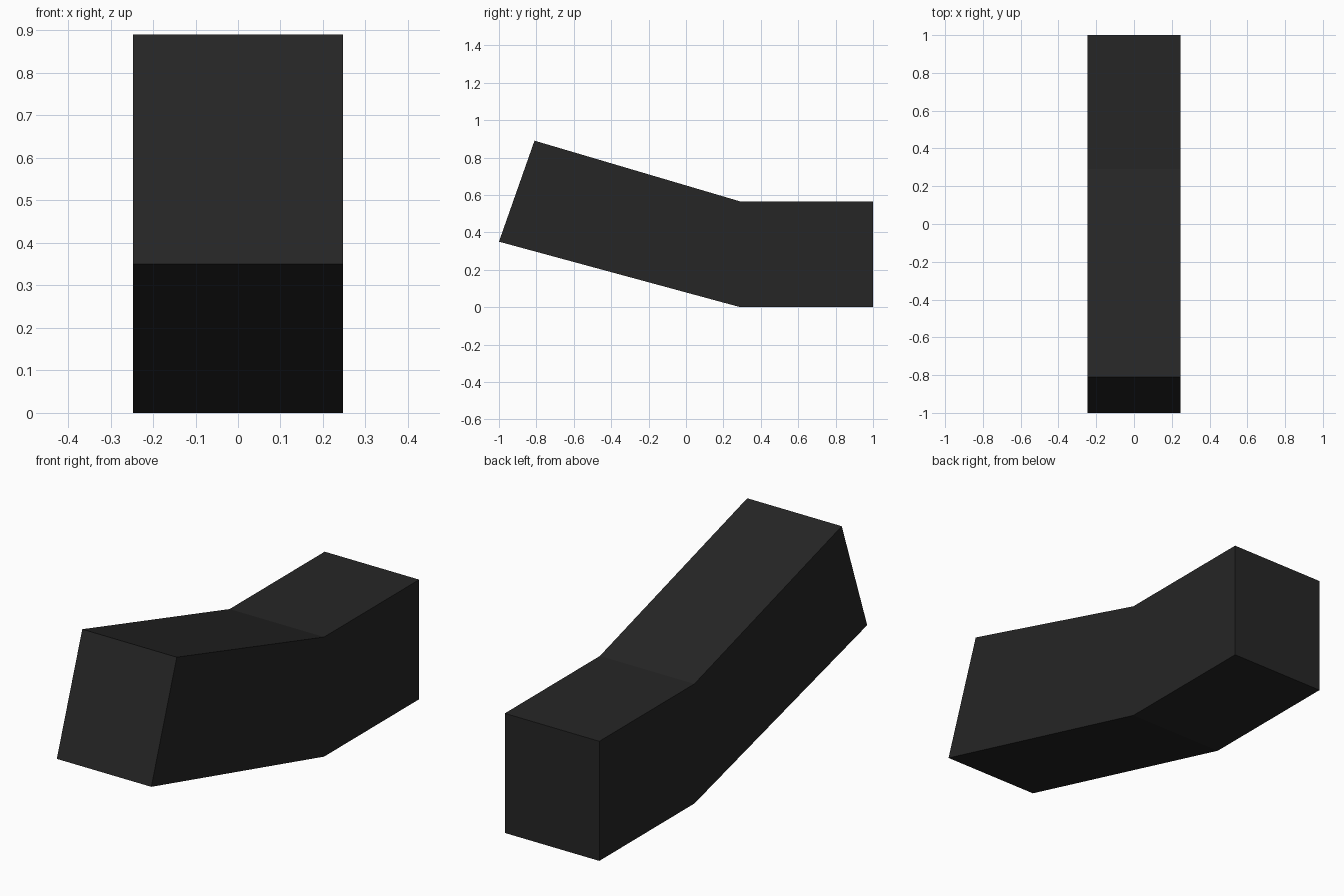
import bpy
import bmesh

if "Cube" in bpy.data.objects:
    bpy.data.objects.remove(bpy.data.objects["Cube"])

HALF_WIDTH = 0.247

# Side profile (y, z) of the bent bar
profile = [(-1.0, 0.35), (0.29, 0.0), (1.0, 0.0),
           (1.0, 0.565), (0.29, 0.565), (-0.81, 0.89)]

charcoal = bpy.data.materials.new("charcoal")
charcoal.diffuse_color = (0.019, 0.019, 0.019, 1.0)
charcoal.use_nodes = True
charcoal.node_tree.nodes["Principled BSDF"].inputs["Base Color"].default_value = charcoal.diffuse_color

# Extrude the profile across the width
bm = bmesh.new()
left = [bm.verts.new((-HALF_WIDTH, y, z)) for y, z in profile]
right = [bm.verts.new((HALF_WIDTH, y, z)) for y, z in profile]
n = len(profile)
for i in range(n):
    j = (i + 1) % n
    bm.faces.new((left[i], left[j], right[j], right[i]))

# Side walls: one quad for the flat section, one for the sloping section
for side in (left, right):
    bm.faces.new((side[0], side[1], side[4], side[5]))
    bm.faces.new((side[1], side[2], side[3], side[4]))
bmesh.ops.recalc_face_normals(bm, faces=bm.faces)

mesh = bpy.data.meshes.new("bent_bar")
bm.to_mesh(mesh)
bm.free()
mesh.materials.append(charcoal)
bent_bar = bpy.data.objects.new("bent_bar", mesh)
bpy.context.collection.objects.link(bent_bar)
